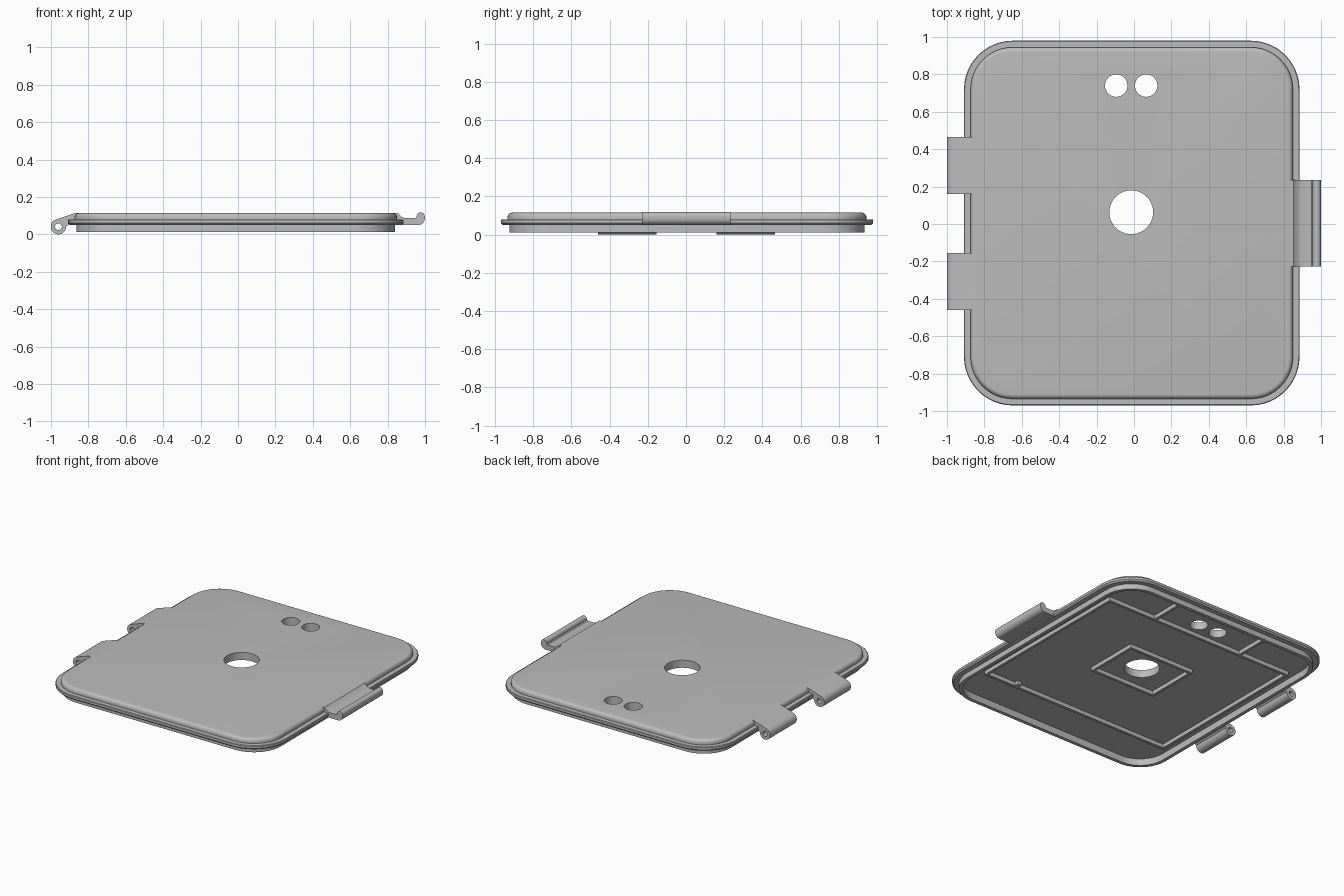
import bpy, bmesh, math

if "Cube" in bpy.data.objects:
    bpy.data.objects.remove(bpy.data.objects["Cube"], do_unlink=True)

grey = bpy.data.materials.new("plain grey")
grey.use_nodes = True
colour = (0.5, 0.5, 0.5, 1)
grey.diffuse_color = colour
grey.node_tree.nodes["Principled BSDF"].inputs["Base Color"].default_value = colour

CX, CY = -0.012, 0.005          # centre of the lid
HX, HY, R = 0.897, 0.975, 0.26  # half sizes and corner radius of the flange


def finish(bm, name):
    bmesh.ops.recalc_face_normals(bm, faces=bm.faces)
    mesh = bpy.data.meshes.new(name)
    bm.to_mesh(mesh)
    bm.free()
    mesh.materials.append(grey)
    ob = bpy.data.objects.new(name, mesh)
    bpy.context.collection.objects.link(ob)
    return ob


def select(ob):
    bpy.ops.object.select_all(action='DESELECT')
    ob.select_set(True)
    bpy.context.view_layer.objects.active = ob


def smooth(ob):
    select(ob)
    bpy.ops.object.shade_smooth_by_angle(angle=math.radians(32))


def drill(ob, centre, radius, depth, rotation=(0, 0, 0)):
    bpy.ops.mesh.primitive_cylinder_add(vertices=48, radius=radius, depth=depth,
                                        location=centre, rotation=rotation)
    cutter = bpy.context.object
    cutter.hide_render = True
    cutter.data.materials.append(grey)
    select(ob)
    mod = ob.modifiers.new("hole", 'BOOLEAN')
    mod.operation, mod.solver, mod.object = 'DIFFERENCE', 'EXACT', cutter
    bpy.ops.object.modifier_apply(modifier=mod.name)
    bpy.data.objects.remove(cutter, do_unlink=True)


def rounded_ring(bm, inset, z, steps=12):
    r = R - inset
    ring = []
    for k, (sx, sy) in enumerate([(1, 1), (-1, 1), (-1, -1), (1, -1)]):
        for i in range(steps + 1):
            a = math.pi / 2 * (k + i / steps)
            ring.append(bm.verts.new((CX + sx * (HX - R) + r * math.cos(a),
                                      CY + sy * (HY - R) + r * math.sin(a), z)))
    return ring


def extrude_y(name, profile, y0, y1):
    bm = bmesh.new()
    face = bm.faces.new([bm.verts.new((x, y0, z)) for x, z in profile])
    new = bmesh.ops.extrude_face_region(bm, geom=[face])["geom"]
    bmesh.ops.translate(bm, vec=(0, y1 - y0, 0),
                        verts=[v for v in new if isinstance(v, bmesh.types.BMVert)])
    return finish(bm, name)


def arc(cx, cz, r, start, end, steps):
    angles = [math.radians(start + (end - start) * i / steps) for i in range(steps + 1)]
    return [(cx + r * math.cos(a), cz + r * math.sin(a)) for a in angles]


def rib(name, x0, x1, y0, y1, z0=0.032, z1=0.066):
    extrude_y(name, [(x0, z0), (x1, z0), (x1, z1), (x0, z1)], y0, y1)


def rib_frame(name, x0, x1, y0, y1, t=0.02):
    rib(name + "_front", x0, x1, y0, y0 + t)
    rib(name + "_back", x0, x1, y1 - t, y1)
    rib(name + "_right", x0, x0 + t, y0 + t, y1 - t)
    rib(name + "_left", x1 - t, x1, y0 + t, y1 - t)


# Lid: filleted top, stepped flange, lower rim and recessed underside
section = [(inset, z) for inset, z in arc(0.06, 0.09, 0.025, 90, 180, 6)]
section += [(0.035, 0.08), (0.004, 0.08), (0, 0.076), (0, 0.06), (0.01, 0.05),
            (0.045, 0.05), (0.045, 0.012), (0.07, 0.012), (0.07, 0.06)]
bm = bmesh.new()
rings = [rounded_ring(bm, inset, z) for inset, z in section]
for a, b in zip(rings, rings[1:]):
    for i in range(len(a)):
        j = (i + 1) % len(a)
        bm.faces.new([a[i], a[j], b[j], b[i]])
bm.faces.new(rings[0])
bm.faces.new(rings[-1])
lid = finish(bm, "lid")
for x, y, r in [(-0.015, 0.063, 0.117), (-0.095, 0.74, 0.06), (0.065, 0.74, 0.06)]:
    drill(lid, (x, y, 0.08), r, 0.3)
smooth(lid)

# Hinge knuckles with pin holes
knuckle = arc(-0.96, 0.041, 0.041, 110, 360, 24)
knuckle += [(-0.905, 0.053), (-0.85, 0.062), (-0.85, 0.114), (-0.872, 0.114)]
for name, y0 in [("hinge_back", 0.16), ("hinge_front", -0.46)]:
    hinge = extrude_y(name, knuckle, y0, y0 + 0.305)
    drill(hinge, (-0.96, y0 + 0.15, 0.041), 0.018, 0.6, (math.pi / 2, 0, 0))
    smooth(hinge)

# Latch tab with a raised lip
tab = [(0.83, 0.055), (0.83, 0.114), (0.853, 0.114), (0.878, 0.092), (0.895, 0.087),
       (0.948, 0.087), (0.955, 0.093)]
tab += arc(0.977, 0.096, 0.022, 180, 0, 10)
tab += arc(0.964, 0.085, 0.035, 0, -90, 8) + [(0.88, 0.05)]
smooth(extrude_y("latch", tab, -0.228, 0.234))

# Ribs on the underside
rib_frame("seat_rib", -0.78, 0.755, -0.63, 0.65)
rib_frame("centre_rib", -0.28, 0.25, -0.14, 0.265)
for name, x in [("divider_left", 0.35), ("divider_right", -0.375)]:
    rib(name, x, x + 0.02, 0.64, 0.89)
rib("locating_nub", 0.48, 0.51, -0.615, -0.58)
